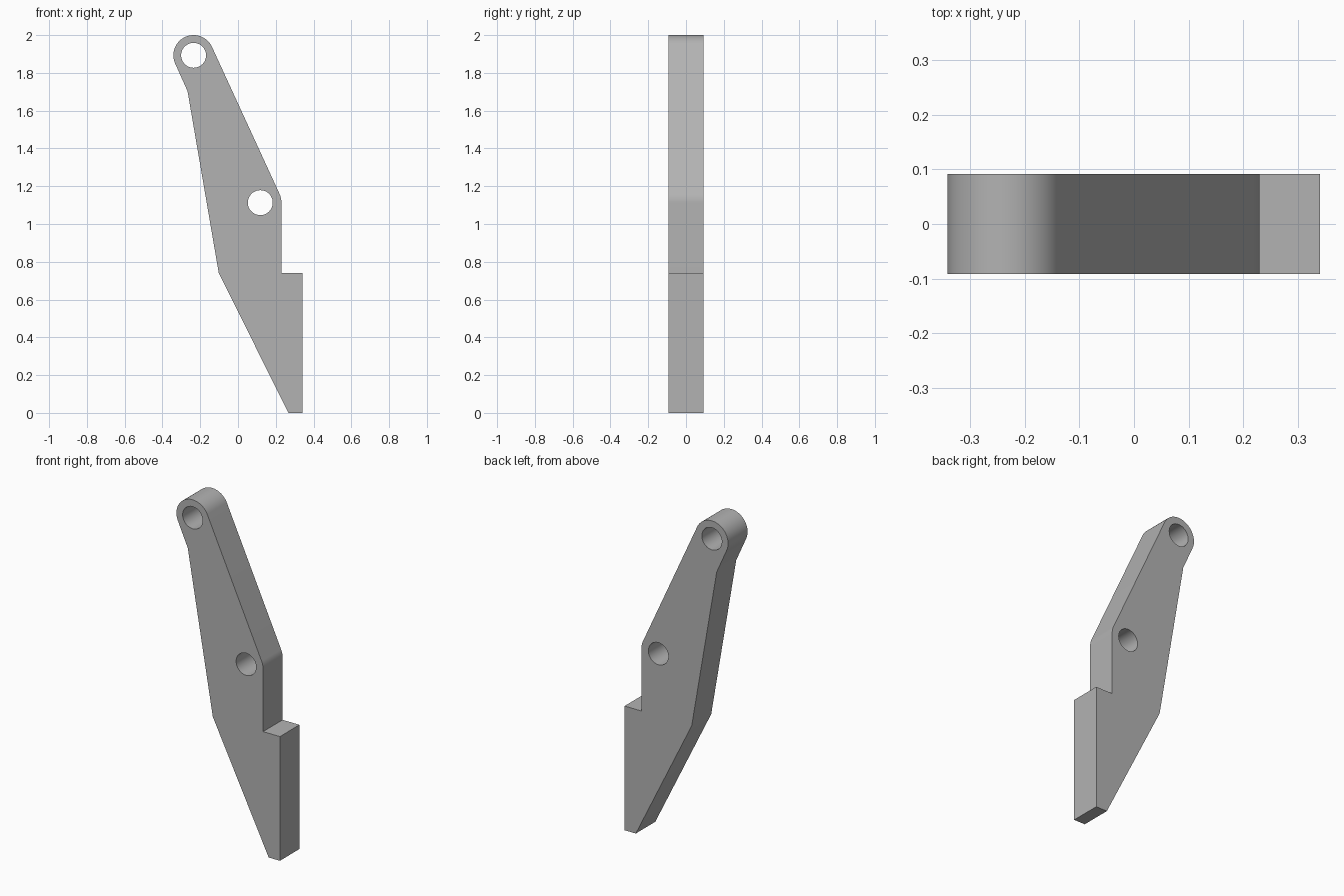
import bpy, bmesh, math

if "Cube" in bpy.data.objects:
    bpy.data.objects.remove(bpy.data.objects["Cube"])

HALF = 0.092                      # half the plate thickness
TOP = (-0.235, 1.893)             # upper pivot centre
MID = (0.118, 1.113)              # middle pivot centre
R_TOP, R_MID, R_HOLE = 0.107, 0.112, 0.066


def arc(c, r, a0, a1, n):
    """Points on an arc, angles in degrees."""
    return [(c[0] + r * math.cos(math.radians(a0 + (a1 - a0) * i / n)),
             c[1] + r * math.sin(math.radians(a0 + (a1 - a0) * i / n)))
            for i in range(n + 1)]


# Plate outline: foot, step, rounded shoulder, rounded eye, back edge
outline = [(0.267, 0), (0.341, 0), (0.341, 0.741), (0.23, 0.741)]
outline += arc(MID, R_MID, 0, 24.6, 8)
outline += arc(TOP, R_TOP, 24.6, 204.3, 40)
outline += [(-0.267, 1.703), (-0.102, 0.741)]

# Filled curve with both pivot holes, extruded to thickness
curve = bpy.data.curves.new("lever_profile", "CURVE")
curve.dimensions = "2D"
curve.fill_mode = "BOTH"
curve.extrude = HALF
for pts in (outline, arc(TOP, R_HOLE, 0, 360, 48)[:-1],
            arc(MID, R_HOLE, 0, 360, 48)[:-1]):
    s = curve.splines.new("POLY")
    s.points.add(len(pts) - 1)
    for p, (x, z) in zip(s.points, pts):
        p.co = (x, z, 0, 1)
    s.use_cyclic_u = True
helper = bpy.data.objects.new("profile_helper", curve)
bpy.context.collection.objects.link(helper)
bpy.context.view_layer.update()

# Convert to a welded mesh standing upright
mesh = bpy.data.meshes.new_from_object(
    helper.evaluated_get(bpy.context.evaluated_depsgraph_get()))
bpy.data.objects.remove(helper)
bm = bmesh.new()
bm.from_mesh(mesh)
for v in bm.verts:
    v.co = (v.co.x, -v.co.z, v.co.y)
bmesh.ops.remove_doubles(bm, verts=bm.verts, dist=0.0005)
bmesh.ops.recalc_face_normals(bm, faces=bm.faces)
bm.to_mesh(mesh)
bm.free()

lever = bpy.data.objects.new("lever_arm", mesh)
bpy.context.collection.objects.link(lever)

# Plain grey metal
grey = bpy.data.materials.new("grey_metal")
grey.diffuse_color = (0.45, 0.45, 0.45, 1)
grey.use_nodes = True
grey.node_tree.nodes["Principled BSDF"].inputs["Base Color"].default_value = grey.diffuse_color
mesh.materials.clear()
mesh.materials.append(grey)
for p in mesh.polygons:
    p.material_index = 0

# Smooth arcs and bores, sharp edges elsewhere
bpy.context.view_layer.objects.active = lever
lever.select_set(True)
bpy.ops.object.shade_smooth_by_angle(angle=math.radians(20))
